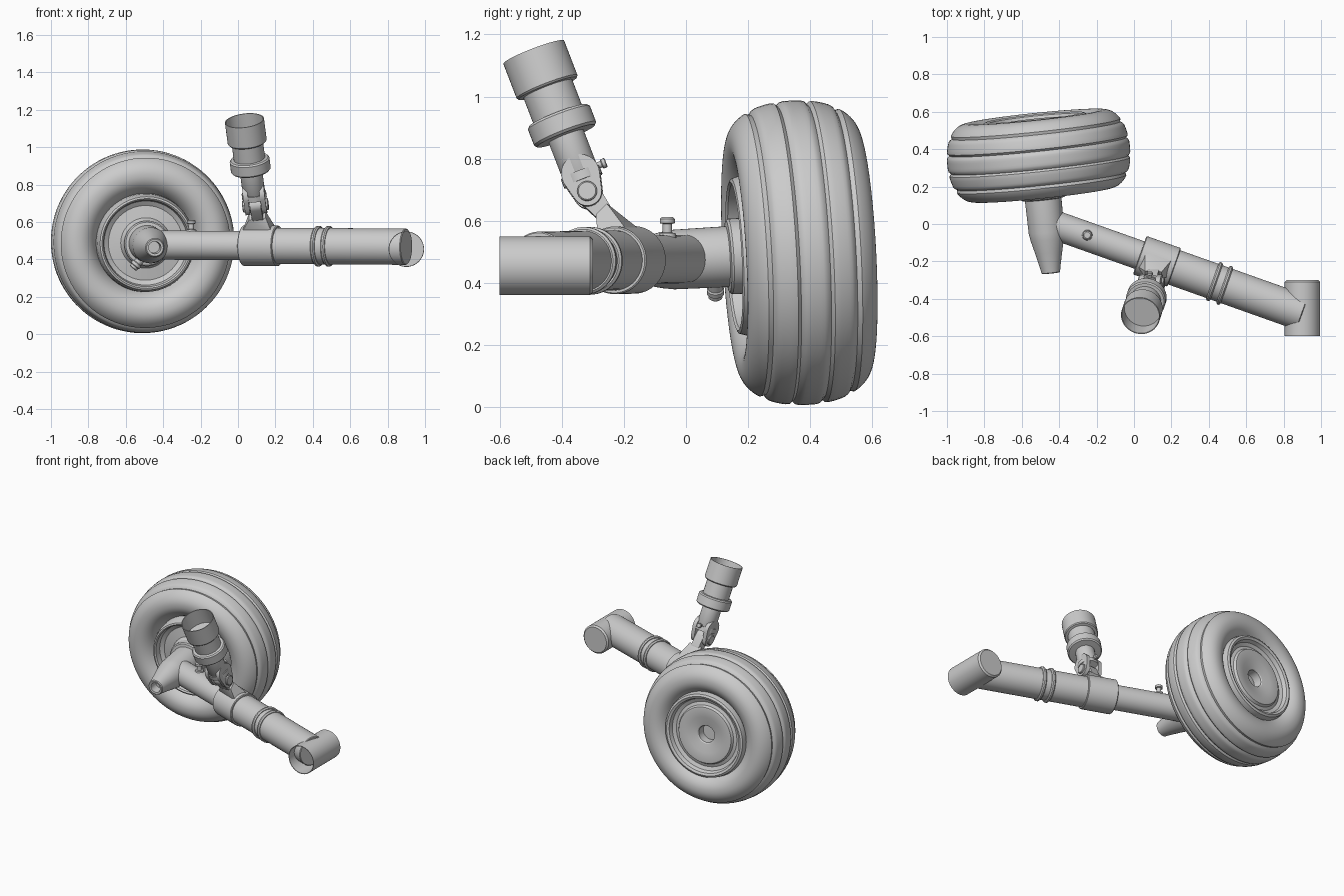
import bpy, bmesh, math
from mathutils import Vector as V

if "Cube" in bpy.data.objects:
    bpy.data.objects.remove(bpy.data.objects["Cube"])


def finish(name, bm, angle=32):
    bmesh.ops.remove_doubles(bm, verts=bm.verts, dist=1e-5)
    bmesh.ops.recalc_face_normals(bm, faces=bm.faces)
    me = bpy.data.meshes.new(name)
    bm.to_mesh(me)
    bm.free()
    ob = bpy.data.objects.new(name, me)
    bpy.context.collection.objects.link(ob)
    bpy.ops.object.select_all(action='DESELECT')
    bpy.context.view_layer.objects.active = ob
    ob.select_set(True)
    bpy.ops.object.shade_smooth_by_angle(angle=math.radians(angle))
    return ob


def lathe(name, prof, origin, axis, n=48, closed=False):
    """Spin (distance along axis, radius) points around an axis."""
    o, d = V(origin), V(axis).normalized()
    q = V((0, 0, 1)).rotation_difference(d)
    bm = bmesh.new()
    rings = []
    for a, r in prof:
        rings.append([bm.verts.new(o + q @ V((r * math.cos(t), r * math.sin(t), a)))
                      for t in (2 * math.pi * i / n for i in range(n))])
    pairs = list(zip(rings, rings[1:])) + ([(rings[-1], rings[0])] if closed else [])
    for p, s in pairs:
        for i in range(n):
            j = (i + 1) % n
            bm.faces.new((p[i], p[j], s[j], s[i]))
    return finish(name, bm)


def rod(name, p, q, r, n=48, bevel=0.004):
    """Solid cylinder between two points with softened rims."""
    p, q = V(p), V(q)
    L = (q - p).length
    b = bevel
    return lathe(name, [(0, 0), (0, r - b), (b, r), (L - b, r), (L, r - b), (L, 0)], p, q - p, n)


def hull(name, pts):
    bm = bmesh.new()
    for p in pts:
        bm.verts.new(p)
    res = bmesh.ops.convex_hull(bm, input=bm.verts)
    junk = [v for v in res['geom_interior'] if isinstance(v, bmesh.types.BMVert)]
    bmesh.ops.delete(bm, geom=junk, context='VERTS')
    return finish(name, bm)


def disc(c, axis, r, thick, n=24):
    q = V((0, 0, 1)).rotation_difference(V(axis).normalized())
    return [V(c) + q @ V((r * math.cos(2 * math.pi * i / n), r * math.sin(2 * math.pi * i / n), s * thick / 2))
            for i in range(n) for s in (-1, 1)]


# Wheel frame: slight yaw and camber
C = V((-0.51, 0.365, 0.497))
W = V((-0.104, 0.993, 0.054)).normalized()

# Tyre: rounded section with four tread grooves
tyre = []
for i in range(120):
    t = 2 * math.pi * i / 120
    c, s = math.cos(t), math.sin(t)
    a = 0.21 * math.copysign(abs(c) ** 0.93, c)
    r = 0.365 + 0.126 * math.copysign(abs(s) ** 0.93, s)
    if r > 0.4:
        r -= sum(0.013 * math.exp(-((a - g) / 0.008) ** 2) for g in (-0.138, -0.048, 0.048, 0.138))
    tyre.append((a, r))
lathe('tyre', tyre, C, W, 96, True)

# Wheel rim with dished faces
lathe('wheel_rim', [
    (-0.19, 0.0), (-0.19, 0.12), (-0.165, 0.135), (-0.155, 0.2), (-0.17, 0.225), (-0.205, 0.232),
    (-0.212, 0.24), (-0.208, 0.25), (-0.17, 0.262), (0.17, 0.282), (0.2, 0.275), (0.207, 0.262),
    (0.2, 0.247), (0.175, 0.238), (0.165, 0.215), (0.172, 0.195), (0.188, 0.186), (0.19, 0.175),
    (0.183, 0.12), (0.17, 0.062), (0.164, 0.056), (0.11, 0.054), (0.11, 0)], C, W, 72)

# Tapered axle body with hollow tip
lathe('axle_body', [
    (-0.15, 0.0), (-0.15, 0.122), (-0.225, 0.122), (-0.232, 0.115), (-0.235, 0.098), (-0.41, 0.096),
    (-0.45, 0.09), (-0.52, 0.073), (-0.6, 0.055), (-0.628, 0.05), (-0.632, 0.045), (-0.63, 0.033),
    (-0.57, 0.031), (-0.57, 0)], C, W)

# Brake fitting under the hub
rod('brake_fitting', (-0.505, 0.095, 0.42), (-0.562, 0.095, 0.352), 0.023, 20)
rod('brake_fitting_cap', (-0.537, 0.095, 0.382), (-0.552, 0.095, 0.364), 0.028, 20)

# Trailing arm, running from axle to pivot tube
A, B = V((-0.45, 0.004, 0.477)), V((0.9, -0.475, 0.468))
D = (B - A).normalized()


def arm(x):
    return A + (B - A) * ((x - A.x) / (B.x - A.x))


rod('arm_inner_tube', A, arm(0.12), 0.078)
rod('arm_outer_tube', arm(0.12), B, 0.097)
rod('arm_collar', arm(0.031), arm(0.215), 0.109)
for i, x in enumerate((0.43, 0.485)):
    rod(f'arm_ring_{i + 1}', arm(x - 0.011), arm(x + 0.011), 0.109, bevel=0.007)

# Pivot tube, closed at the back and open at the front
lathe('pivot_tube', [(0, 0), (0, 0.085), (0.01, 0.095), (0.3, 0.095), (0.3, 0.091), (0.02, 0.091), (0.02, 0)],
      (0.9, -0.3, 0.455), (0, -1, 0))

# Grease fitting on top of the arm
G = V((-0.25, -0.06, 0.54))
lathe('grease_fitting', [(0, 0.03), (0.02, 0.026), (0.022, 0.015), (0.05, 0.015), (0.052, 0.024),
                         (0.066, 0.024), (0.072, 0.017), (0.072, 0)], G, (0, 0, 1), 20)

# Shock strut: stepped cylinder, open at the top
S = V((0.092, -0.32, 0.7))
K = V((-0.13, -0.385, 1)).normalized()
lathe('shock_strut', [
    (0.05, 0), (0.05, 0.055), (0.058, 0.06), (0.185, 0.06), (0.187, 0.1), (0.195, 0.107), (0.25, 0.107),
    (0.258, 0.1), (0.26, 0.084), (0.35, 0.084), (0.352, 0.1), (0.358, 0.105), (0.478, 0.105),
    (0.478, 0.1), (0.37, 0.1), (0.37, 0)], S, K)

# Fork at the strut foot with pivot pin
X = (V((1, 0, 0)) - K * K.x).normalized()
P = S - K * 0.012
for side, name in ((-1, 'left'), (1, 'right')):
    o = X * side * 0.045
    hull(f'fork_ear_{name}', disc(P + o, X, 0.047, 0.026) + disc(S + K * 0.05 + o, X, 0.062, 0.026))
hull('fork_crown', disc(S + K * 0.045, K, 0.066, 0.03))
rod('fork_pin', P - X * 0.07, P + X * 0.07, 0.032, 24)
N = K.cross(X)
rod('fork_bolt', S + K * 0.06 + N * 0.03, S + K * 0.06 + N * 0.085, 0.011, 16, 0.002)
rod('fork_bolt_head', S + K * 0.06 + N * 0.074, S + K * 0.06 + N * 0.09, 0.016, 16, 0.003)

# Bracket from the collar up to the fork
base = arm(0.12) + V((0, 0, 0.07))
U = D.cross(V((0, 0, 1))).normalized()
top = P.lerp(base, 0.38)
hull('bracket_base', [base + D * a * 0.085 + U * b * 0.06 for a in (-1, 1) for b in (-1, 1)]
     + [top + X * a * 0.045 + V((0, 0.7, 0.7)) * b * 0.025 for a in (-1, 1) for b in (-1, 1)])
hull('bracket_lug', disc(P, X, 0.04, 0.058) + disc(top, X, 0.03, 0.06))
